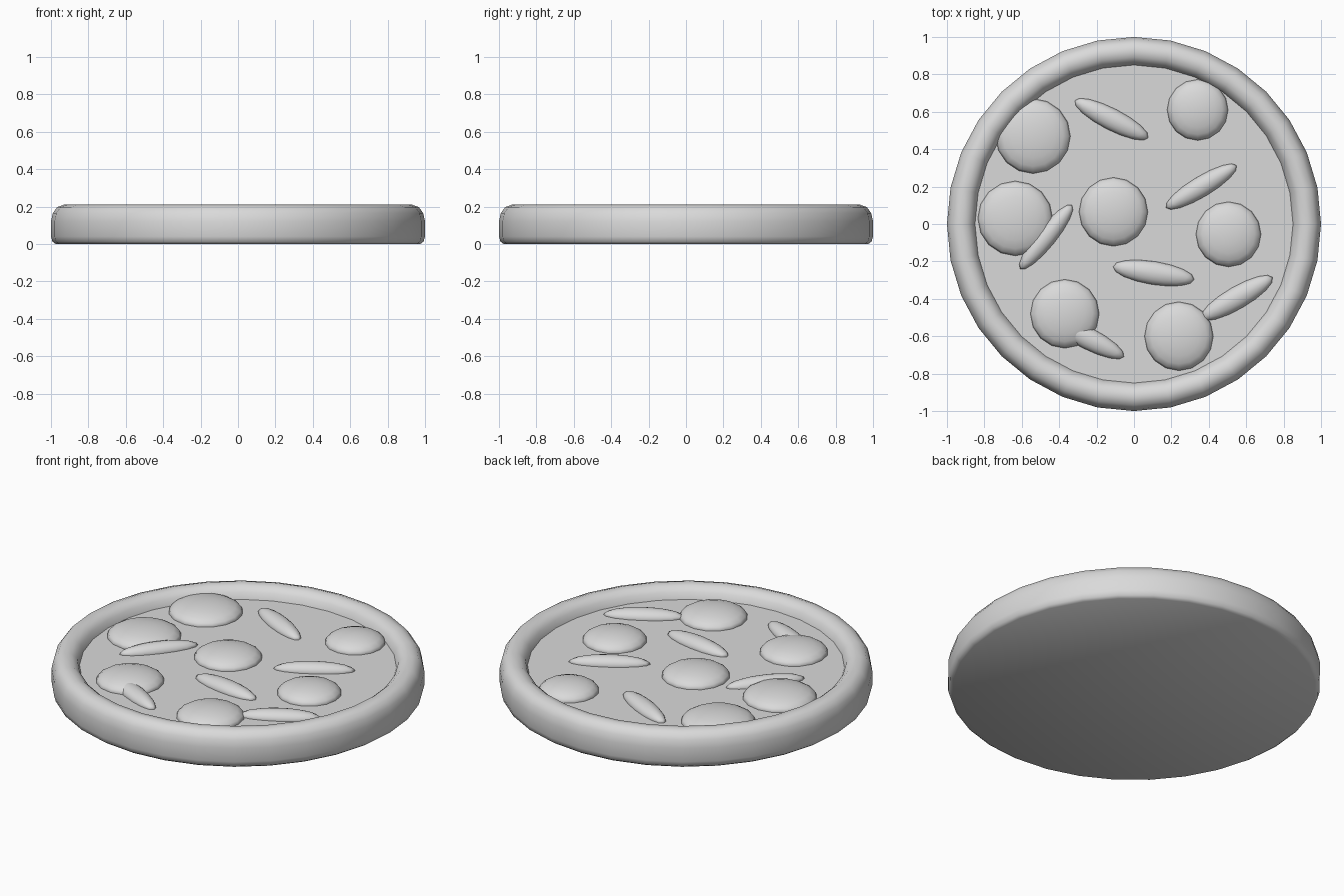
import bpy
import bmesh
from math import cos, sin, pi, radians

cube = bpy.data.objects.get("Cube")
if cube:
    bpy.data.objects.remove(cube, do_unlink=True)

GREY = (0.7, 0.7, 0.7, 1.0)
grey = bpy.data.materials.new("plain_grey")
grey.use_nodes = True
grey.diffuse_color = GREY
grey.node_tree.nodes["Principled BSDF"].inputs["Base Color"].default_value = GREY

FLOOR = 0.14


def finish(name, bm, angle):
    """Turn a bmesh into a smooth-shaded grey object."""
    bmesh.ops.recalc_face_normals(bm, faces=bm.faces)
    mesh = bpy.data.meshes.new(name)
    bm.to_mesh(mesh)
    bm.free()
    mesh.materials.append(grey)
    obj = bpy.data.objects.new(name, mesh)
    bpy.context.collection.objects.link(obj)
    bpy.ops.object.select_all(action="DESELECT")
    obj.select_set(True)
    bpy.context.view_layer.objects.active = obj
    bpy.ops.object.shade_smooth_by_angle(angle=radians(angle))
    return obj


def lathe(name, profile, segments=32):
    """Spin a radius/height profile and close both ends with flat discs."""
    bm = bmesh.new()
    rings = []
    for r, z in profile:
        rings.append([bm.verts.new((r * cos(2 * pi * i / segments),
                                    r * sin(2 * pi * i / segments), z))
                      for i in range(segments)])
    for low, high in zip(rings, rings[1:]):
        for i in range(segments):
            j = (i + 1) % segments
            bm.faces.new((low[i], low[j], high[j], high[i]))
    bm.faces.new(rings[0])
    bm.faces.new(rings[-1])
    return finish(name, bm, 40)


def topping(name, x, y, length, width, height, turn=0):
    """Flattened ellipsoid half sunk into the base."""
    bm = bmesh.new()
    bmesh.ops.create_uvsphere(bm, u_segments=16, v_segments=10, radius=1)
    obj = finish(name, bm, 60)
    for v in obj.data.vertices:
        v.co.x *= length
        v.co.y *= width
        v.co.z *= height
    obj.location = (x, y, FLOOR)
    obj.rotation_euler.z = radians(turn)


# Base disc with a raised rounded rim and a flat recessed floor
lathe("crust_base", [(0.975, 0), (0.992, 0.012), (1, 0.04), (1, 0.12),
                     (0.99, 0.165), (0.967, 0.197), (0.93, 0.21),
                     (0.892, 0.203), (0.863, 0.178), (0.85, FLOOR)])

# Round domed slices
for n, (x, y, r) in enumerate([(-0.54, 0.47, 0.2), (-0.635, 0.03, 0.2),
                               (-0.11, 0.065, 0.184), (0.34, 0.61, 0.163),
                               (0.505, -0.055, 0.174), (0.24, -0.6, 0.184),
                               (-0.37, -0.48, 0.184)], 1):
    topping(f"round_slice_{n}", x, y, r, r, 0.06)

# Long narrow strips
for n, (x, y, width, turn) in enumerate([(-0.12, 0.56, 0.058, -27),
                                         (0.36, 0.2, 0.055, 31),
                                         (-0.47, -0.07, 0.053, 51),
                                         (0.105, -0.262, 0.062, -9),
                                         (0.55, -0.395, 0.06, 30),
                                         (-0.25, -0.61, 0.058, -27)], 1):
    topping(f"long_strip_{n}", x, y, 0.22, width, 0.045, turn)
